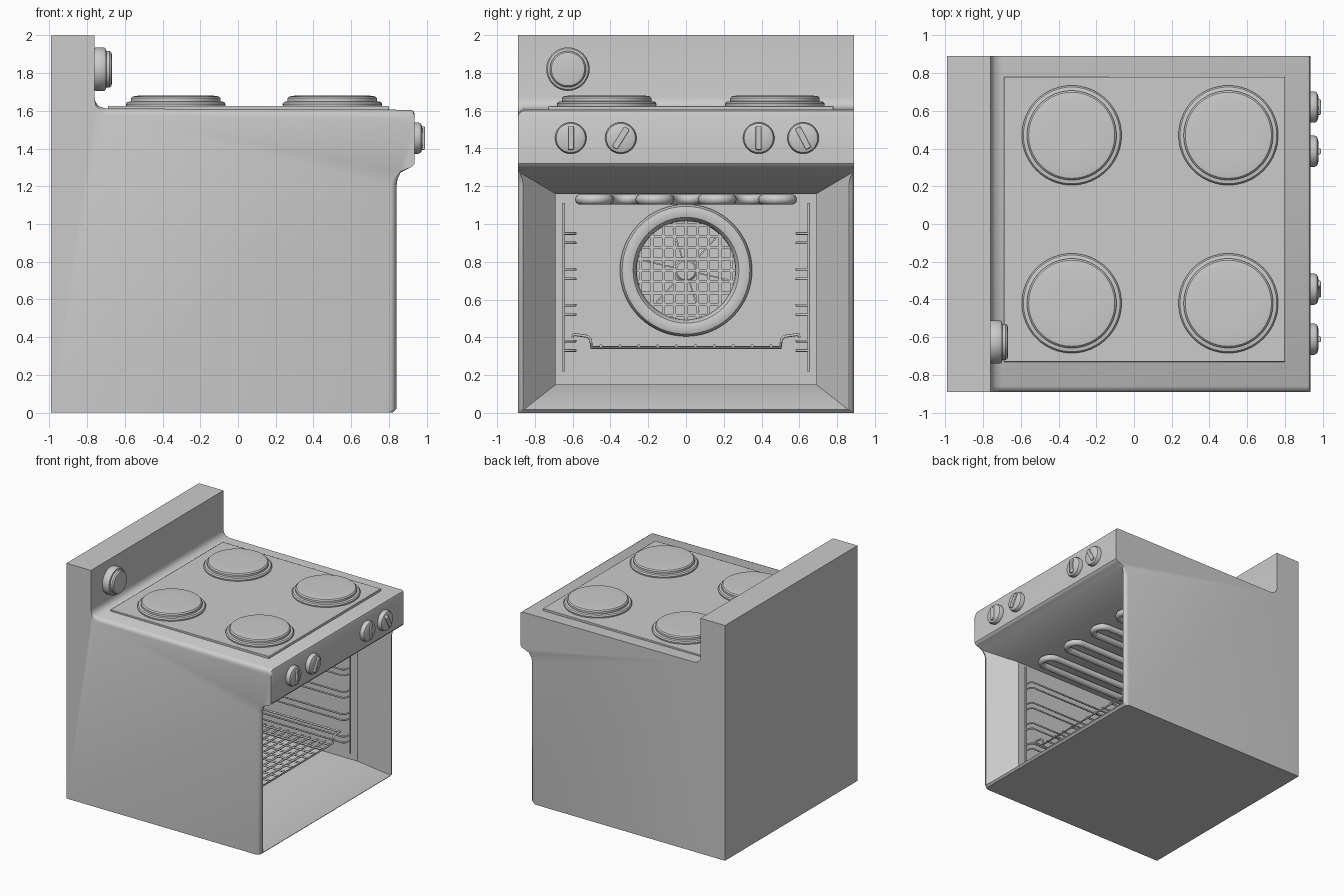
import bpy, bmesh
from math import sin, cos, pi, radians, sqrt

if "Cube" in bpy.data.objects:
    bpy.data.objects.remove(bpy.data.objects["Cube"])


def make(name, verts, faces):
    me = bpy.data.meshes.new(name)
    me.from_pydata(verts, [], faces)
    bm = bmesh.new()
    bm.from_mesh(me)
    bmesh.ops.recalc_face_normals(bm, faces=bm.faces)
    bm.to_mesh(me)
    bm.free()
    ob = bpy.data.objects.new(name, me)
    bpy.context.collection.objects.link(ob)
    return ob


def activate(ob):
    bpy.ops.object.select_all(action='DESELECT')
    ob.select_set(True)
    bpy.context.view_layer.objects.active = ob


def smooth(ob, angle=35):
    activate(ob)
    bpy.ops.object.shade_smooth_by_angle(angle=radians(angle))
    return ob


def loft(name, loops):
    """Closed solid through a list of equally sized loops."""
    n = len(loops[0])
    faces = [tuple(range(n)), tuple(range(n * (len(loops) - 1), n * len(loops)))]
    for k in range(len(loops) - 1):
        for i in range(n):
            j = (i + 1) % n
            faces.append((k * n + i, k * n + j, (k + 1) * n + j, (k + 1) * n + i))
    return make(name, [v for l in loops for v in l], faces)


def lathe(name, profile, loc, axis, n=48):
    """Solid of revolution; profile is (radius, height) along the axis."""
    loops = []
    for r, h in profile:
        ring = [(r * cos(2 * pi * i / n), r * sin(2 * pi * i / n)) for i in range(n)]
        loops.append([(loc[0] + a, loc[1] + b, loc[2] + h) if axis == 'z'
                      else (loc[0] + h, loc[1] + a, loc[2] + b) for a, b in ring])
    return smooth(loft(name, loops))


def box(name, lo, hi, bevel=0):
    ob = loft(name, [[(x, lo[1], lo[2]), (x, hi[1], lo[2]), (x, hi[1], hi[2]), (x, lo[1], hi[2])]
                     for x in (lo[0], hi[0])])
    if bevel:
        m = ob.modifiers.new("bevel", 'BEVEL')
        m.width, m.segments = bevel, 2
        smooth(ob)
    return ob


def wires(name, paths, r, res=2):
    """Round wires following point paths, as one mesh."""
    cu = bpy.data.curves.new(name, 'CURVE')
    cu.dimensions, cu.bevel_depth, cu.bevel_resolution, cu.use_fill_caps = '3D', r, res, True
    for p in paths:
        s = cu.splines.new('POLY')
        s.points.add(len(p) - 1)
        for pt, c in zip(s.points, p):
            pt.co = (*c, 1)
    ob = bpy.data.objects.new(name, cu)
    bpy.context.collection.objects.link(ob)
    activate(ob)
    bpy.ops.object.convert(target='MESH')
    return smooth(bpy.context.view_layer.objects.active, 50)


def cut(ob, cutter):
    cutter.hide_render = True
    m = ob.modifiers.new("cut", 'BOOLEAN')
    m.operation, m.solver, m.object = 'DIFFERENCE', 'EXACT', cutter
    activate(ob)
    bpy.ops.object.modifier_apply(modifier=m.name)
    bpy.data.objects.remove(cutter)


BACK, FANZ = -0.55, 0.755

# Body: side profile (x, z, share of front inset, share of top drop) lofted along y
prof = [(-.99, 0, 0, 0), (.82, 0, 1, 0), (.84, .02, 1, 0), (.84, 1.2, 1, 0), (.848, 1.24, .8, 0),
        (.868, 1.275, .5, 0), (.9, 1.292, .2, 0), (.922, 1.302, 0, 0), (.935, 1.32, 0, 0),
        (.935, 1.585, 0, 1), (.93, 1.598, 0, 1), (.917, 1.605, 0, 1), (-.70, 1.612, 0, 1),
        (-.735, 1.622, 0, .8), (-.755, 1.645, 0, .4), (-.76, 1.67, 0, 0), (-.76, 2, 0, 0), (-.99, 2, 0, 0)]
sections = [(-.89, .03, .035), (-.886, .017, .02), (-.876, .006, .008), (-.86, 0, 0),
            (.86, 0, 0), (.876, .006, 0), (.886, .017, 0), (.89, .03, 0)]
body = loft("stove_body", [[(x - a * f, y, z - b * t) for x, z, f, t in prof] for y, a, b in sections])

# Oven cavity with flared mouth, and fan recess
cut(body, loft("cavity_cutter", [[(x, -w, z0), (x, w, z0), (x, w, z1), (x, -w, z1)]
    for x, w, z0, z1 in ((BACK, .69, .15, 1.16), (.64, .69, .15, 1.16), (.95, .957, -.06, 1.318))]))
cut(body, lathe("recess_cutter", [(.28, -.12), (.28, .03)], (BACK, 0, FANZ), 'x'))
smooth(body)

# Cooktop plate and hotplates
box("cooktop_plate", (-.69, -.73, 1.59), (.80, .78, 1.625), .004)
for x in (-.33, .5):
    for y in (-.42, .47):
        lathe("hotplate", [(.25, -.01), (.262, 0), (.264, .012), (.256, .022), (.237, .025), (.237, .042),
                           (.228, .051), (.2, .055), (.1, .053)], (x, y, 1.625), 'z', 64)

# Control knobs with grip bars
for y, tilt in ((-.61, 0), (-.345, -32), (.385, 0), (.62, 28)):
    z, t = 1.455, radians(tilt)
    lathe("knob", [(.083, -.01), (.083, .022), (.077, .034), (.06, .041), (.02, .043)], (.935, y, z), 'x', 40)
    bar = box("knob_grip", (0, -.016, -.062), (.055, .016, .062), .005)
    bar.location = (.935, y, z)
    bar.rotation_euler = (t, 0, 0)

# Timer dial on the backsplash
lathe("timer_dial", [(.108, -.01), (.115, .006), (.115, .05), (.108, .06), (.096, .063), (.096, .08),
                     (.088, .09), (.07, .093)], (-.76, -.625, 1.82), 'x')

# Ceiling heating element: serpentine tube
lines = [-.56, -.41, -.24, -.09, .09, .24, .41, .56]
xf, xb, path = .47, -.40, [(BACK, lines[0], 1.13)]
for i in range(7):
    c, r = (lines[i] + lines[i + 1]) / 2, (lines[i + 1] - lines[i]) / 2
    x, s = (xf, 1) if i % 2 == 0 else (xb, -1)
    path += [(x + s * r * sin(pi * k / 10), c - r * cos(pi * k / 10), 1.13) for k in range(11)]
path.append((BACK, lines[-1], 1.13))
wires("heating_element", [path], .028, 3)

# Shelf rails on both side walls
for s in (-1, 1):
    paths = [[(x, s * .65, .22), (x, s * .65, 1.11)] for x in (.6, -.48)]
    for z in (.33, .38, .52, .57, .71, .76, .90, .95):
        paths.append([(.6, s * .65, z), (.59, s * .60, z), (.57, s * .585, z),
                      (-.45, s * .585, z), (-.47, s * .60, z), (-.48, s * .65, z)])
    wires("shelf_rails", paths, .007)

# Wire rack with dropped middle
drop = [(-.6, .41), (-.59, .415), (-.52, .405), (-.505, .39), (-.5, .345)]
drop += [(-y, z) for y, z in reversed(drop)]
paths = [[(x, y, z) for y, z in drop] for x in (.54, -.44)]
paths += [[(.54, s * .6, .405), (-.44, s * .6, .405)] for s in (-1, 1)]
paths += [[(-.44 + .07 * i, -.5, .345), (-.44 + .07 * i, .5, .345)] for i in range(1, 14)]
paths += [[(.545, -.45 + .1 * i, .355), (-.445, -.45 + .1 * i, .355)] for i in range(10)]
wires("wire_rack", paths, .008)

# Fan: surround ring, grille, hub and blades
lathe("fan_ring", [(.35, -.01), (.35, .02), (.338, .043), (.31, .052), (.28, .043), (.264, .02), (.26, -.01)],
      (BACK, 0, FANZ), 'x', 64).data
ring = bpy.data.objects["fan_ring"]
bm = bmesh.new()
bm.from_mesh(ring.data)
bmesh.ops.delete(bm, geom=[f for f in bm.faces if len(f.verts) > 4], context='FACES')
bm.to_mesh(ring.data)
bm.free()
for i in range(-4, 5):
    a = .06 * i
    h = sqrt(.275 ** 2 - a * a)
    box("grille_bar", (BACK, a - .008, FANZ - h), (BACK + .012, a + .008, FANZ + h))
    box("grille_bar", (BACK, -h, FANZ + a - .008), (BACK + .0115, h, FANZ + a + .008))
lathe("fan_hub", [(.06, -.12), (.06, -.03), (.05, -.02)], (BACK, 0, FANZ), 'x', 24)
for i in range(6):
    blade = box("fan_blade", (-.025, -.004, .05), (.025, .004, .23))
    blade.location = (BACK - .06, 0, FANZ)
    blade.rotation_euler = (2 * pi * i / 6 + .3, 0, 0)
